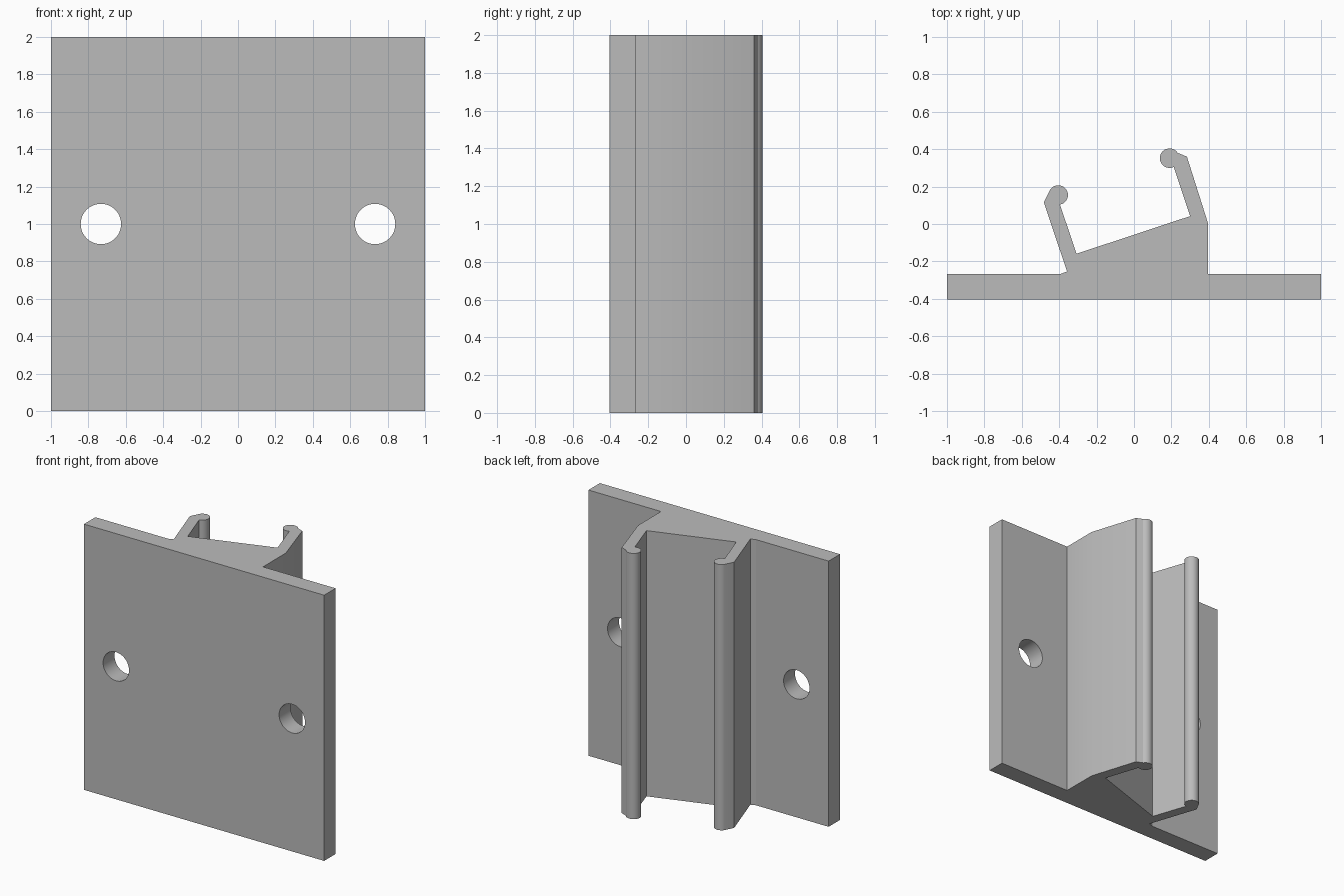
import bpy, bmesh
from math import cos, sin, radians
from mathutils import Vector

cube = bpy.data.objects.get("Cube")
if cube:
    bpy.data.objects.remove(cube, do_unlink=True)

HEIGHT = 2.0
FRONT, BACK = -0.404, -0.268
BEAD = 0.052

grey = bpy.data.materials.new("plain grey")
grey.use_nodes = True
colour = (0.5, 0.5, 0.5, 1)
grey.diffuse_color = colour
grey.node_tree.nodes["Principled BSDF"].inputs["Base Color"].default_value = colour


def bead(cx, cy, start, end, steps=24):
    """Round lip at the tip of a clip arm, counter-clockwise."""
    angles = [radians(start + (end - start) * i / steps) for i in range(steps + 1)]
    return [(cx + BEAD * cos(a), cy + BEAD * sin(a)) for a in angles]


# Cross-section: plate, tilted wedge and two hooked arms
profile = [(-1, FRONT), (1, FRONT), (1, BACK), (0.396, BACK), (0.396, 0.003), (0.283, 0.36)]
profile += bead(0.19, 0.352, 33, 296)
profile += [(0.3, 0.042), (-0.307, -0.159)]
profile += bead(-0.405, 0.155, -80, 146)
profile += [(-0.482, 0.116), (-0.358, -0.254), (-0.396, BACK), (-1, BACK)]

# Extrude the section to full height
bm = bmesh.new()
base = bm.faces.new([bm.verts.new((x, y, 0)) for x, y in profile])
top = bmesh.ops.extrude_face_region(bm, geom=[base], use_keep_orig=True)["geom"]
bmesh.ops.translate(bm, vec=Vector((0, 0, HEIGHT)),
                    verts=[g for g in top if isinstance(g, bmesh.types.BMVert)])
bmesh.ops.recalc_face_normals(bm, faces=bm.faces[:])
mesh = bpy.data.meshes.new("clip_bracket")
bm.to_mesh(mesh)
bm.free()
mesh.materials.append(grey)
bracket = bpy.data.objects.new("clip_bracket", mesh)
bpy.context.collection.objects.link(bracket)
bpy.context.view_layer.objects.active = bracket

# Screw holes through both flanges
for side in (-1, 1):
    bpy.ops.mesh.primitive_cylinder_add(
        vertices=48, radius=0.108, depth=0.3,
        location=(side * 0.733, (FRONT + BACK) / 2, HEIGHT / 2),
        rotation=(radians(90), 0, 0))
    cutter = bpy.context.object
    cutter.name = "hole_cutter"
    cutter.hide_render = True
    cutter.data.materials.append(grey)
    cut = bracket.modifiers.new("screw_hole", "BOOLEAN")
    cut.operation = "DIFFERENCE"
    cut.solver = "EXACT"
    cut.object = cutter
    bpy.context.view_layer.objects.active = bracket
    bpy.ops.object.modifier_apply(modifier=cut.name)
    bpy.data.objects.remove(cutter, do_unlink=True)

# Smooth beads and hole walls, crisp everywhere else
bpy.ops.object.select_all(action="DESELECT")
bracket.select_set(True)
bpy.context.view_layer.objects.active = bracket
bpy.ops.object.shade_smooth_by_angle(angle=radians(20))
